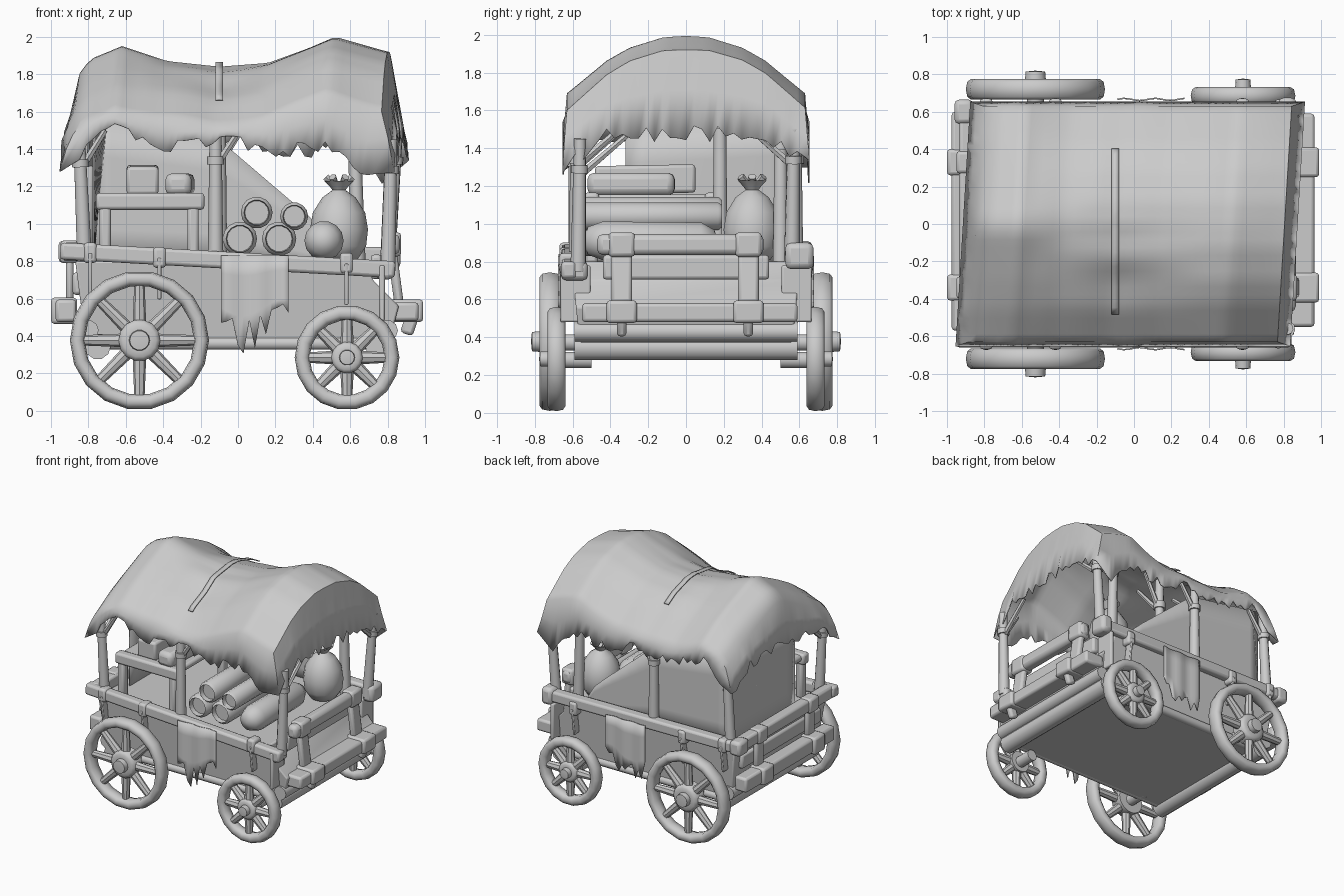
import bpy, bmesh, math, random
from mathutils import Vector, Matrix

random.seed(4)
cube = bpy.data.objects.get("Cube")
if cube:
    bpy.data.objects.remove(cube)

GREY = (0.6, 0.6, 0.6, 1)
mat = bpy.data.materials.new("plain grey")
mat.use_nodes = True
mat.diffuse_color = GREY
mat.node_tree.nodes["Principled BSDF"].inputs["Base Color"].default_value = GREY


def finish(name, bm, bevel=0, solid=0, angle=40):
    bmesh.ops.recalc_face_normals(bm, faces=bm.faces)
    me = bpy.data.meshes.new(name)
    bm.to_mesh(me)
    bm.free()
    me.materials.append(mat)
    ob = bpy.data.objects.new(name, me)
    bpy.context.collection.objects.link(ob)
    if solid:
        ob.modifiers.new("thickness", "SOLIDIFY").thickness = solid
    if bevel:
        m = ob.modifiers.new("round", "BEVEL")
        m.width, m.segments = bevel, 2
    bpy.ops.object.select_all(action="DESELECT")
    ob.select_set(True)
    bpy.context.view_layer.objects.active = ob
    bpy.ops.object.shade_smooth_by_angle(angle=math.radians(angle))


def along(p0, p1):
    p0, p1 = Vector(p0), Vector(p1)
    d = p1 - p0
    up = "Z" if abs(d.z) < 0.9 * d.length else "Y"
    return Matrix.Translation((p0 + p1) / 2) @ d.to_track_quat("X", up).to_matrix().to_4x4(), d.length


def beam(name, p0, p1, w, h, bevel=0.018):
    m, length = along(p0, p1)
    bm = bmesh.new()
    bmesh.ops.create_cube(bm, size=1, matrix=m @ Matrix.Diagonal((length, w, h, 1)))
    finish(name, bm, bevel)


def add_tube(bm, p0, p1, r0, r1, sides=10):
    m, length = along(p0, p1)
    bmesh.ops.create_cone(bm, cap_ends=True, segments=sides, radius1=r0, radius2=r1, depth=length,
                          matrix=m @ Matrix.Rotation(math.pi / 2, 4, "Y"))


def tube(name, p0, p1, r0, r1=None, sides=10):
    bm = bmesh.new()
    add_tube(bm, p0, p1, r0, r0 if r1 is None else r1, sides)
    finish(name, bm)


def lathe(name, profile, matrix, steps=16, closed=False):
    bm = bmesh.new()
    vs = [bm.verts.new((r, 0, z)) for r, z in profile]
    es = [bm.edges.new(p) for p in zip(vs, vs[1:] + (vs[:1] if closed else []))]
    bmesh.ops.spin(bm, geom=vs + es, cent=(0, 0, 0), axis=(0, 0, 1), angle=math.tau, steps=steps)
    bmesh.ops.remove_doubles(bm, verts=bm.verts, dist=1e-4)
    bm.transform(matrix)
    finish(name, bm, angle=60)


def lerp(table, x):
    for (a, va), (b, vb) in zip(table, table[1:]):
        if x <= b:
            return va + (vb - va) * max(0, (x - a) / (b - a))
    return table[-1][1]


# Wheels: rounded rim, eight tapered spokes, hub, axle cap and stub axle
def wheel(name, x, y, r, w):
    side = 1 if y > 0 else -1
    m = Matrix.Translation((x, y, r + 0.005)) @ Matrix.Rotation(-side * math.pi / 2, 4, "X")
    mid, half = r - 0.04, w / 2
    rim = [(mid + 0.04 * math.cos(a), half * max(-1, min(1, 1.25 * math.sin(a))))
           for a in (i * math.tau / 10 for i in range(10))]
    lathe(name + "_rim", rim, m, 18, True)
    hub = [(0, -half), (0.3 * r, -half), (0.3 * r, half * 0.7), (0.24 * r, half), (0.15 * r, half),
           (0.14 * r, half + 0.04), (0, half + 0.045)]
    lathe(name + "_hub", hub, m, 14)
    bm = bmesh.new()
    for i in range(8):
        d = Vector((math.cos(i * math.pi / 4), math.sin(i * math.pi / 4), 0))
        add_tube(bm, d * 0.25 * r, d * (mid - 0.01), 0.036, 0.027, 8)
    bm.transform(m)
    finish(name + "_spokes", bm)
    tube(name + "_axle", (x, side * 0.5, r), (x, y, r), 0.045)


for s, label in ((-1, "front"), (1, "back")):
    wheel(label + "_large_wheel", -0.527, s * 0.72, 0.372, 0.11)
    wheel(label + "_small_wheel", 0.583, s * 0.685, 0.28, 0.095)

# Wagon body: side profile extruded across, narrower at the bottom
bm = bmesh.new()
profile = [(-0.81, 0.33), (0.8, 0.33), (0.86, 0.56), (0.72, 0.7), (0.7, 0.8), (-0.87, 0.8)]
face = bm.faces.new([bm.verts.new((x, -0.56 - 0.1 * (z - 0.34), z)) for x, z in profile])
new = bmesh.ops.extrude_face_region(bm, geom=[face])["geom"]
for v in new:
    if isinstance(v, bmesh.types.BMVert):
        v.co.y *= -1
finish("body", bm, 0.01)

# Rails, bumpers and cross beams
beam("front_rail", (-0.95, -0.62, 0.855), (0.84, -0.62, 0.755), 0.08, 0.09)
beam("back_rail", (-0.95, 0.61, 0.85), (0.86, 0.61, 0.83), 0.09, 0.09)
beam("back_rail_end", (0.77, 0.6, 0.83), (0.87, 0.6, 0.83), 0.15, 0.14, 0.03)
beam("rear_rail_end", (-0.96, 0.6, 0.85), (-0.86, 0.6, 0.85), 0.13, 0.12, 0.025)
beam("front_rail_end", (0.74, -0.59, 0.755), (0.83, -0.59, 0.75), 0.14, 0.1, 0.025)
beam("rear_rail", (-0.89, -0.62, 0.85), (-0.89, 0.62, 0.85), 0.09, 0.1)
beam("rear_bumper", (-0.92, -0.57, 0.535), (-0.92, 0.6, 0.535), 0.11, 0.12)
beam("front_step", (0.88, -0.55, 0.53), (0.88, 0.59, 0.53), 0.17, 0.1)
beam("rear_plank", (-0.86, -0.52, 0.68), (-0.86, 0.52, 0.68), 0.05, 0.12)
for s in (-1, 1):
    tube("upper_end_beam", (s * 0.8, -0.59, 0.43), (s * 0.8, 0.59, 0.43), 0.055)
    tube("lower_end_beam", (s * 0.75, -0.59, 0.345), (s * 0.75, 0.59, 0.345), 0.07)
    tube("sill", (-0.74, s * 0.55, 0.36), (0.76, s * 0.55, 0.36), 0.035)
    beam("side_panel", (0.77, s * 0.585, 0.48), (0.77, s * 0.585, 0.78), 0.03, 0.16, 0.01)

# Driver bench, with bent brackets at both ends
beam("seat_bar", (0.82, -0.47, 0.89), (0.82, 0.41, 0.89), 0.09, 0.11, 0.03)
beam("seat_board", (0.74, -0.44, 0.77), (0.74, 0.44, 0.77), 0.06, 0.13)
for y in (-0.34, 0.33):
    beam("seat_wrap", (0.82, y - 0.07, 0.89), (0.82, y + 0.07, 0.89), 0.105, 0.13, 0.02)
    beam("seat_bracket", (0.82, y, 0.88), (0.86, y, 0.58), 0.05, 0.11)
    beam("step_wrap", (0.89, y - 0.08, 0.535), (0.89, y + 0.08, 0.535), 0.2, 0.12)
    beam("step_hook", (0.95, y, 0.56), (0.9, y, 0.41), 0.07, 0.05)
    beam("rear_wrap", (-0.9, y - 0.06, 0.85), (-0.9, y + 0.06, 0.85), 0.1, 0.12)
    beam("rear_strap", (-0.9, y, 0.84), (-0.9, y, 0.58), 0.04, 0.1)
    beam("bumper_wrap", (-0.93, y - 0.07, 0.535), (-0.93, y + 0.07, 0.535), 0.14, 0.14)

# Straps around the side rails
for s in (-1, 1):
    for x, z in ((-0.79, 0.845), (-0.42, 0.82), (0.58, 0.79)):
        beam("rail_wrap", (x - 0.035, s * 0.62, z), (x + 0.035, s * 0.62, z), 0.1, 0.11)
        beam("rail_strap", (x, s * 0.645, z), (x, s * 0.615, z - 0.22), 0.06, 0.02, 0.005)

# Canopy posts, bands and braces
for x, y, z, tx, ty, top in ((-0.82, -0.58, 0.8, -0.85, -0.59, 1.48), (-0.12, -0.58, 0.8, -0.12, -0.58, 1.5),
                             (0.8, -0.57, 0.75, 0.82, -0.56, 1.45), (-0.82, 0.58, 0.8, -0.78, 0.58, 1.5),
                             (-0.11, 0.58, 0.8, -0.11, 0.58, 1.5), (0.8, 0.56, 0.8, 0.85, 0.57, 1.5),
                             (0.64, 0.5, 0.8, 0.62, 0.5, 1.6), (-0.1, 0.18, 0.8, -0.1, 0.18, 1.75)):
    a, b = Vector((x, y, z)), Vector((tx, ty, top))
    tube("post", a, b, 0.042, 0.032)
    tube("post_band", a.lerp(b, 0.74), a.lerp(b, 0.8), 0.046)
    for dx, dy in ((0.14 if x < 0.5 else -0.14, 0), (0, -math.copysign(0.25, y))):
        tube("brace", a.lerp(b, 0.72), b + Vector((dx, dy, 0.02)), 0.022, 0.016, 6)

# Canopy: roof grid with a ragged skirt pulled down from its border
RIDGE = [(-0.85, 1.8), (-0.79, 1.88), (-0.62, 1.95), (-0.38, 1.87), (-0.1, 1.84), (0.16, 1.86),
         (0.38, 1.94), (0.52, 2.0), (0.8, 1.92)]
ROUND = [(0, 0), (0.12, 0.005), (0.3, 0.06), (0.42, 0.13), (0.63, 0.31)]
SAGGED = [(0, 0.01), (0.18, 0.03), (0.3, 0.11), (0.45, 0.17), (0.63, 0.31)]
TENT = [(0, 0), (0.05, 0.005), (0.3, 0.125), (0.45, 0.205), (0.63, 0.33)]
HEM = [(-0.86, 1.32), (-0.7, 1.55), (-0.3, 1.42), (0, 1.48), (0.2, 1.4), (0.5, 1.42), (0.74, 1.26), (0.82, 1.34)]
END_HEM = [(0, 1.5), (0.45, 1.47), (0.63, 1.32)]


def roof(x, y):
    # round over the front bow, tent-like over the rear one, hanging lower between them
    sag = max(0, 1 - abs(x + 0.05) / 0.45) if y < 0 else 0
    tent = min(1, max(0, -0.2 - x) / 0.35) * (1 - sag)
    drop = sum(w * lerp(t, abs(y)) for w, t in ((sag, SAGGED), (tent, TENT), (1 - sag - tent, ROUND)))
    return lerp(RIDGE, x) - drop + 0.02 * math.sin(9 * x + 3 * y) * abs(y)


bm = bmesh.new()
bmesh.ops.create_grid(bm, x_segments=44, y_segments=30, size=1)
for v in bm.verts:
    x, y = -0.02 + v.co.x * 0.825, v.co.y * 0.63
    v.co = (x, y, roof(x, y))
border = [e for e in bm.edges if e.is_boundary]
for k in (0.5, 1):
    geom = bmesh.ops.extrude_edge_only(bm, edges=border)["geom"]
    border = [g for g in geom if isinstance(g, bmesh.types.BMEdge)]
    for v in (g for g in geom if isinstance(g, bmesh.types.BMVert)):
        x, y = v.co.x, v.co.y
        end, side = abs(x + 0.02) > 0.82, abs(y) > 0.625
        hem = min(lerp(HEM, x) if side else 2, lerp(END_HEM, abs(y)) if end else 2)
        if k == 1:
            hem += random.uniform(-0.06, 0.03)
        v.co.z += (min(hem, v.co.z - 0.03) - v.co.z) * k
        v.co.x += math.copysign(0.035, x) if end else 0
        v.co.y += math.copysign(0.012, y) if side else 0
for v in bm.verts:
    v.co.x += 0.06 * v.co.y
finish("canopy", bm, solid=0.008, angle=50)


# Sheets made from a grid with a ragged lower edge
def sheet(name, place, nu=12, nv=4, ragged=0.0):
    bm = bmesh.new()
    bmesh.ops.create_grid(bm, x_segments=nu, y_segments=nv, size=0.5)
    for v in bm.verts:
        u, w = v.co.x + 0.5, v.co.y + 0.5
        v.co = place(u, w + (random.uniform(-ragged, ragged) if w < 0.01 else 0))
    finish(name, bm, solid=0.008)


sheet("roof_strap", lambda u, w: (-0.12 + 0.04 * w, -0.48 + 0.88 * u,
      0.018 + roof(-0.1, -0.48 + 0.88 * u)), 24, 1)
for s in (-1, 1):
    sheet("hanging_cloth", lambda u, w: (-0.09 + 0.36 * u, s * (0.67 + 0.006 * math.sin(14 * u)),
          0.46 - 0.06 * math.sin(5 * u) + (0.37 + 0.06 * math.sin(5 * u)) * w), ragged=0.22)

# Inner walls: sloping back wall and a rear end wall
WALL = [(-0.76, 1.56), (-0.1, 1.45), (0.45, 0.98), (0.56, 0.8)]
sheet("back_wall", lambda u, w: (-0.76 + 1.3 * u, 0.55, 0.78 + (lerp(WALL, -0.76 + 1.3 * u) - 0.78) * w), 16)
sheet("rear_wall", lambda u, w: (-0.77 + 0.07 * w * u, -0.32 + 0.87 * u, 0.78 + (0.72 + 0.06 * u) * w), 8)

# Open bench with goods on top
beam("bench_top", (-0.74, -0.18, 1.13), (-0.2, -0.18, 1.13), 0.68, 0.05)
for y in (-0.5, 0.14):
    beam("bench_edge", (-0.76, y, 1.12), (-0.18, y, 1.12), 0.08, 0.09)
    for x in (-0.71, -0.24):
        beam("bench_leg", (x, y, 0.79), (x, y, 1.1), 0.06, 0.07)
beam("top_box", (-0.51, -0.48, 1.23), (-0.51, 0.05, 1.24), 0.17, 0.15)
beam("top_bundle", (-0.32, -0.52, 1.21), (-0.3, -0.06, 1.21), 0.14, 0.12, 0.035)

# Rolls with hollow ends, and a stuffed bolster beside them
for x, z, r in ((0.01, 0.92, 0.092), (0.22, 0.92, 0.092), (0.1, 1.06, 0.085), (0.3, 1.04, 0.075)):
    m = Matrix.Translation((x, -0.18, z)) @ Matrix.Rotation(math.pi / 2, 4, "X")
    lathe("roll", [(0, -0.33), (0.75 * r, -0.33), (0.8 * r, -0.37), (r, -0.35), (r, 0.35), (0.8 * r, 0.37),
                   (0.75 * r, 0.33), (0, 0.33)], m, 14)
lathe("bolster", [(0, -0.35), (0.06, -0.33), (0.1, -0.26), (0.105, 0.26), (0.075, 0.34), (0, 0.37)],
      Matrix.Translation((0.46, -0.18, 0.91)) @ Matrix.Rotation(math.pi / 2, 4, "X"), 14)

# Tied sack
lathe("sack", [(0, 0.8), (0.1, 0.81), (0.145, 0.88), (0.155, 0.97), (0.14, 1.06), (0.09, 1.14), (0.035, 1.18),
               (0.05, 1.2), (0.08, 1.23), (0.03, 1.21), (0, 1.2)], Matrix.Translation((0.54, 0.35, 0)), 14)
for i in range(6):
    a = i * math.tau / 6
    tube("sack_frill", (0.54, 0.35, 1.18), (0.54 + 0.07 * math.cos(a), 0.35 + 0.07 * math.sin(a), 1.25), 0.012, 0.022, 6)
